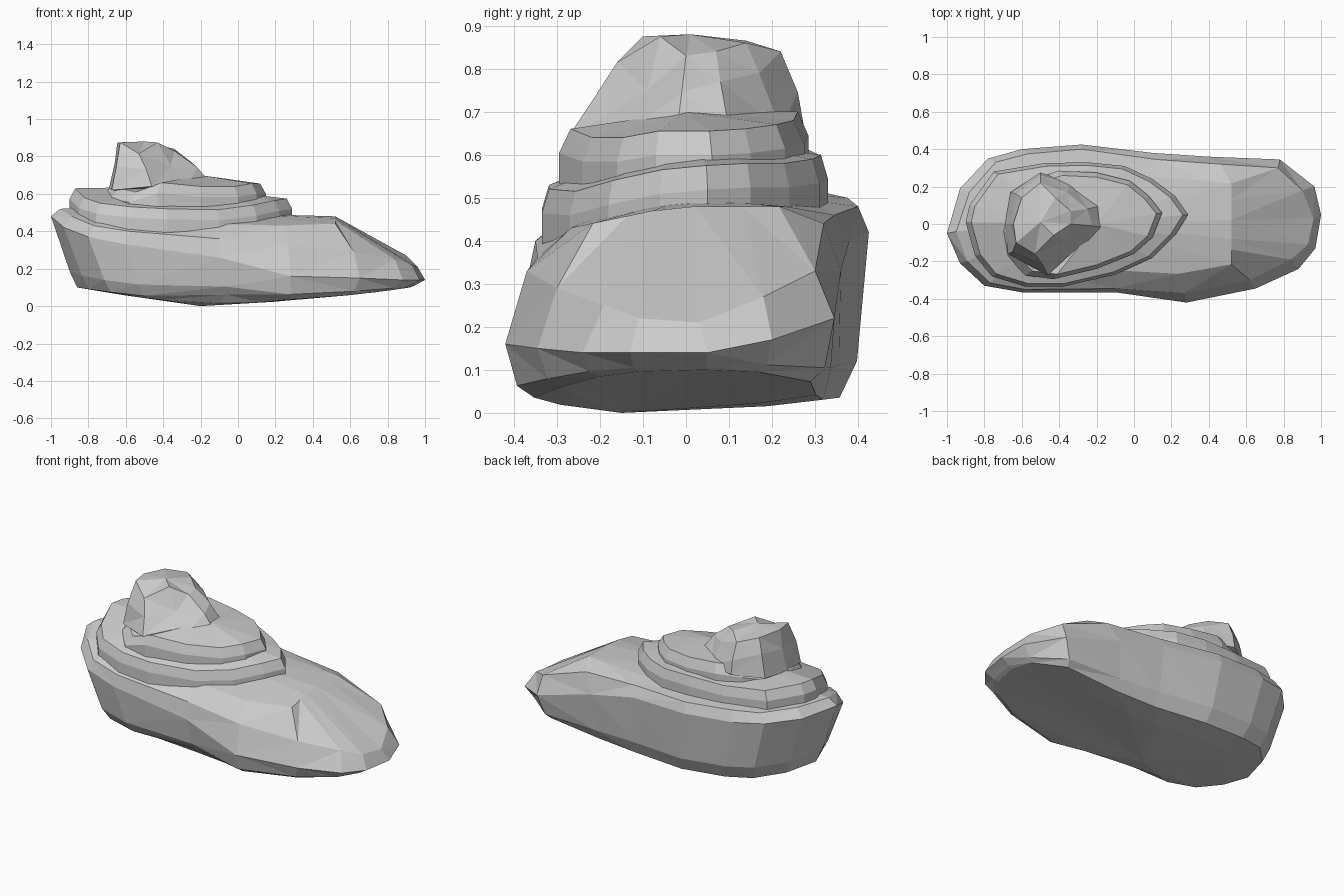
import bpy, bmesh


def loft(name, rings, low, high):
    """Skin equal-length rings bottom to top, closing each end with a fan to a point."""
    bm = bmesh.new()
    rows = [[bm.verts.new(p) for p in ring] for ring in rings]
    n = len(rows[0])
    bottom, top = bm.verts.new(low), bm.verts.new(high)
    for i in range(n):
        j = (i + 1) % n
        bm.faces.new((bottom, rows[0][j], rows[0][i]))
        bm.faces.new((top, rows[-1][i], rows[-1][j]))
        for a, b in zip(rows, rows[1:]):
            bm.faces.new((a[i], a[j], b[j], b[i]))
    quads = [f for f in bm.faces if len(f.verts) == 4]
    bmesh.ops.triangulate(bm, faces=quads, quad_method='SHORT_EDGE')
    bmesh.ops.recalc_face_normals(bm, faces=bm.faces)
    mesh = bpy.data.meshes.new(name)
    bm.to_mesh(mesh)
    bm.free()
    ob = bpy.data.objects.new(name, mesh)
    bpy.context.collection.objects.link(ob)
    return ob


def ledge(name, rim, height, inset, centre):
    """A stepped rock layer: outer foot, inset rim, then a sloping top."""
    cx, cy, cz = centre
    foot = [(x, y, z - height) for x, y, z in rim]
    lip = [(x, y, z - height * 0.4) for x, y, z in rim]
    edge = [(cx + (x - cx) * inset, cy + (y - cy) * inset, z) for x, y, z in rim]
    return loft(name, [foot, lip, edge], (cx, cy, cz - height - 0.05), centre)


# Base boulder: widest outline, then its upper shoulder
outline = [
    (1.0, .05, .14), (.965, .20, .17), (.78, .345, .22), (.40, .36, .33), (.10, .38, .40),
    (-.28, .425, .42), (-.60, .40, .44), (-.78, .35, .46), (-.93, .19, .47),
    (-1.0, -.05, .48), (-.93, -.21, .42), (-.80, -.33, .37), (-.60, -.365, .33),
    (-.10, -.365, .26), (.28, -.42, .16), (.65, -.345, .15), (.88, -.24, .14), (.97, -.13, .14)]
shoulder = [
    (.96, .03, .21), (.90, .18, .27), (.77, .30, .33), (.46, .32, .44), (.12, .345, .46),
    (-.28, .40, .48), (-.57, .375, .50), (-.74, .33, .51), (-.88, .17, .52),
    (-.95, -.04, .52), (-.89, -.20, .48), (-.77, -.315, .43), (-.58, -.35, .40),
    (-.10, -.345, .36), (.27, -.37, .33), (.62, -.30, .29), (.84, -.19, .25), (.93, -.11, .22)]
underside = [(x * .89 + .03, y * .84, .03 + .07 * x * x + (.03 if x == -.10 else 0))
             for x, y, z in outline]
flank = [(u[0] * .72 + o[0] * .28, o[1] * .935, u[2] * .78 + o[2] * .22)
         for u, o in zip(underside, outline)]
belly = [(x * .6 - .05, y * .6 - .04, .015 + .05 * x * x) for x, y, z in outline]
crest = [(min(x * .88, .52), y * .72, .48 - .05 * min(x, 0) + .15 * min(y + .04, 0))
         for x, y, z in shoulder]
loft("base_boulder", [belly, underside, flank, outline, shoulder, crest],
     (-.2, -.15, 0), (-.2, 0, .5))

# Lower ledge
ledge("lower_ledge", [
    (.29, .05, .575), (.22, .15, .58), (.10, .24, .58), (-.05, .31, .59), (-.25, .33, .60),
    (-.48, .325, .60), (-.75, .28, .62), (-.88, .10, .63), (-.90, .01, .63), (-.85, -.17, .58),
    (-.76, -.28, .55), (-.58, -.335, .53), (-.38, -.335, .52), (-.10, -.27, .515),
    (.10, -.18, .54), (.22, -.06, .565)], .14, .95, (-.3, 0, .64))

# Upper ledge
ledge("upper_ledge", [
    (.15, .06, .655), (.08, .15, .66), (-.02, .23, .67), (-.20, .275, .68), (-.40, .285, .70),
    (-.55, .24, .70), (-.67, .13, .67), (-.71, -.04, .66), (-.68, -.17, .63),
    (-.58, -.275, .61), (-.43, -.295, .66), (-.20, -.24, .64), (0, -.16, .64),
    (.10, -.07, .655)], .14, .91, (-.2, 0, .70))

# Craggy peak
loft("peak", [
    [(-.15, -.02, .66), (-.17, .10, .66), (-.33, .22, .66), (-.50, .275, .66), (-.66, .17, .64),
     (-.69, 0, .63), (-.675, -.16, .62), (-.46, -.275, .64), (-.27, -.15, .64)],
    [(-.22, -.01, .745), (-.25, .08, .77), (-.36, .17, .79), (-.50, .26, .745), (-.63, .16, .78),
     (-.66, 0, .76), (-.65, -.15, .75), (-.49, -.215, .73), (-.36, -.09, .75)],
    [(-.34, 0, .83), (-.34, .07, .84), (-.42, .14, .86), (-.50, .22, .84), (-.60, .14, .865),
     (-.645, 0, .875), (-.63, -.10, .875), (-.53, -.16, .815), (-.43, -.06, .875)]],
    (-.45, 0, .6), (-.5, .01, .88))
